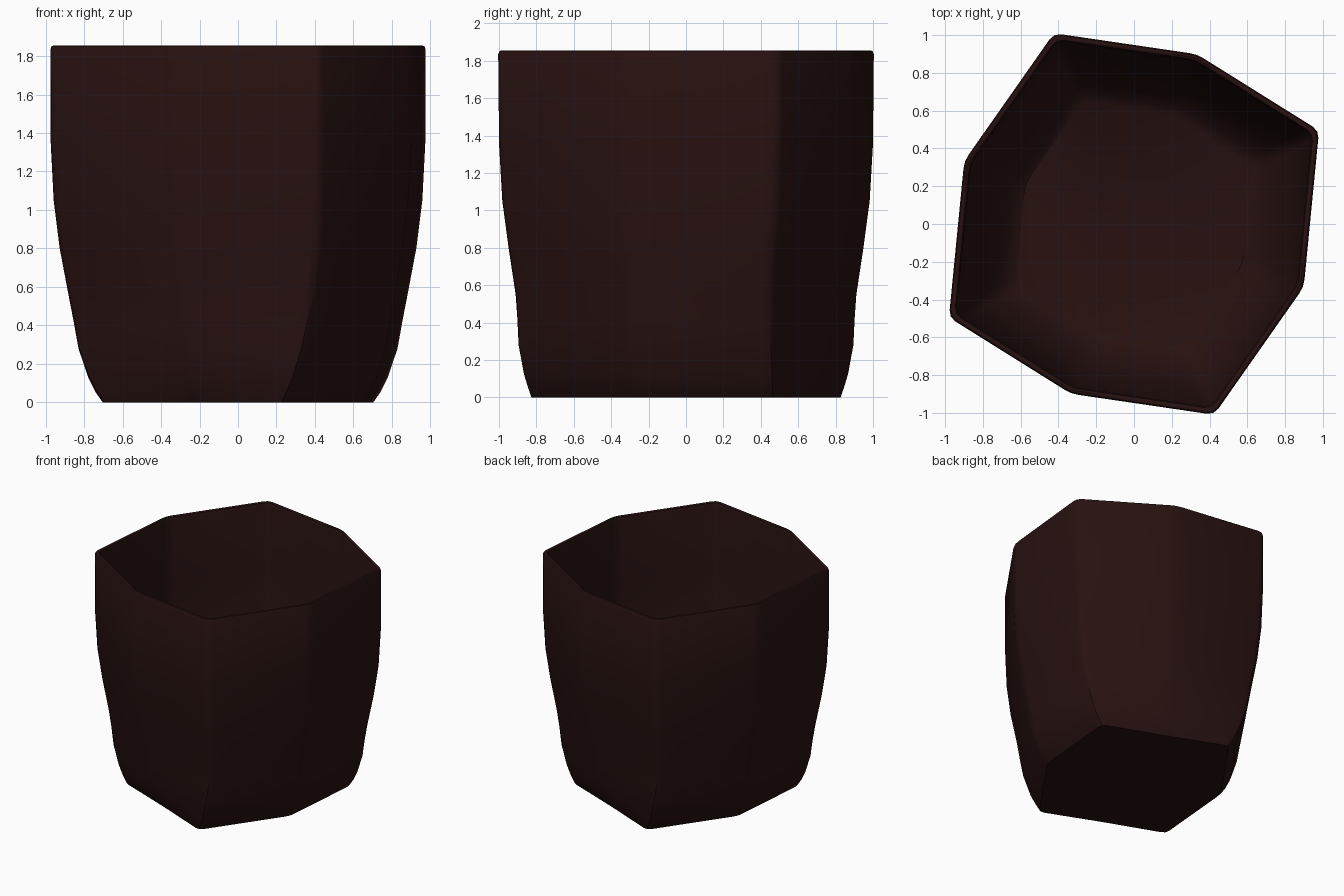
import bpy, bmesh, math
from mathutils import Vector

cube = bpy.data.objects.get("Cube")
if cube:
    bpy.data.objects.remove(cube, do_unlink=True)

# One dark glaze for the whole vessel
glaze = bpy.data.materials.new("dark_maroon_glaze")
glaze.use_nodes = True
colour = (0.020, 0.0058, 0.0052, 1)
glaze.diffuse_color = colour
glaze.node_tree.nodes["Principled BSDF"].inputs["Base Color"].default_value = colour

# Uneven octagon at the mouth: half of its corners, the rest by half-turn
MOUTH = [Vector(p) for p in ((.97, .49), (.33, .89), (-.42, 1.0), (-.89, .33))]

# Outer wall levels: height, side corner, back corner, scale of the blunt corners
OUTER = [
    (0.00, (.70, .465), (-.225, .83), .72),
    (0.05, (.735, .463), (-.25, .847), .76),
    (0.13, (.775, .46), (-.285, .87), .80),
    (0.28, (.825, .455), (-.33, .895), .85),
    (0.42, (.85, .447), (-.36, .90), .875),
    (0.55, (.875, .445), (-.38, .908), .90),
    (0.80, (.922, .46), (-.41, .945), .945),
    (1.05, (.953, .48), (-.42, .978), .98),
    (1.35, (.968, .488), (-.42, .995), 1),
    (1.835, (.97, .49), (-.42, 1.0), 1),
]
# Rim and cavity levels: height, scale of the mouth
INNER = [(1.852, .993), (1.855, .98), (1.85, .968), (1.82, .96), (1.30, .955),
         (1.00, .93), (.75, .89), (.55, .84), (.40, .77), (.30, .70), (.26, .64)]


def rounded_ring(half, z, radius=0.04):
    """Full outline from half its corners, each corner softened."""
    corners = half + [-p for p in half]
    ring = []
    for i, p in enumerate(corners):
        before, after = corners[i - 1], corners[(i + 1) % len(corners)]
        a = p + (before - p).normalized() * radius
        b = p + (after - p).normalized() * radius
        for t in (0, .5, 1):
            q = a * (1 - t) ** 2 + p * 2 * t * (1 - t) + b * t ** 2
            ring.append((q.x * 1.01, q.y * 1.01, z))
    return ring


rings = []
for z, side, back, s in OUTER:
    rings.append(rounded_ring([Vector(side), MOUTH[1] * s, Vector(back), MOUTH[3] * s], z))
for z, s in INNER:
    rings.append(rounded_ring([p * s for p in MOUTH], z))

# Skin the levels, then close the underside and the cavity floor
bm = bmesh.new()
loops = [[bm.verts.new(co) for co in ring] for ring in rings]
for low, high in zip(loops, loops[1:]):
    n = len(low)
    for i in range(n):
        j = (i + 1) % n
        bm.faces.new((low[i], low[j], high[j], high[i]))
bm.faces.new(list(reversed(loops[0])))
bm.faces.new(loops[-1])
bmesh.ops.recalc_face_normals(bm, faces=bm.faces)
mesh = bpy.data.meshes.new("faceted_pot")
bm.to_mesh(mesh)
bm.free()
mesh.materials.append(glaze)

pot = bpy.data.objects.new("faceted_pot", mesh)
bpy.context.collection.objects.link(pot)
bpy.context.view_layer.objects.active = pot
pot.select_set(True)
bpy.ops.object.shade_smooth_by_angle(angle=math.radians(35))
